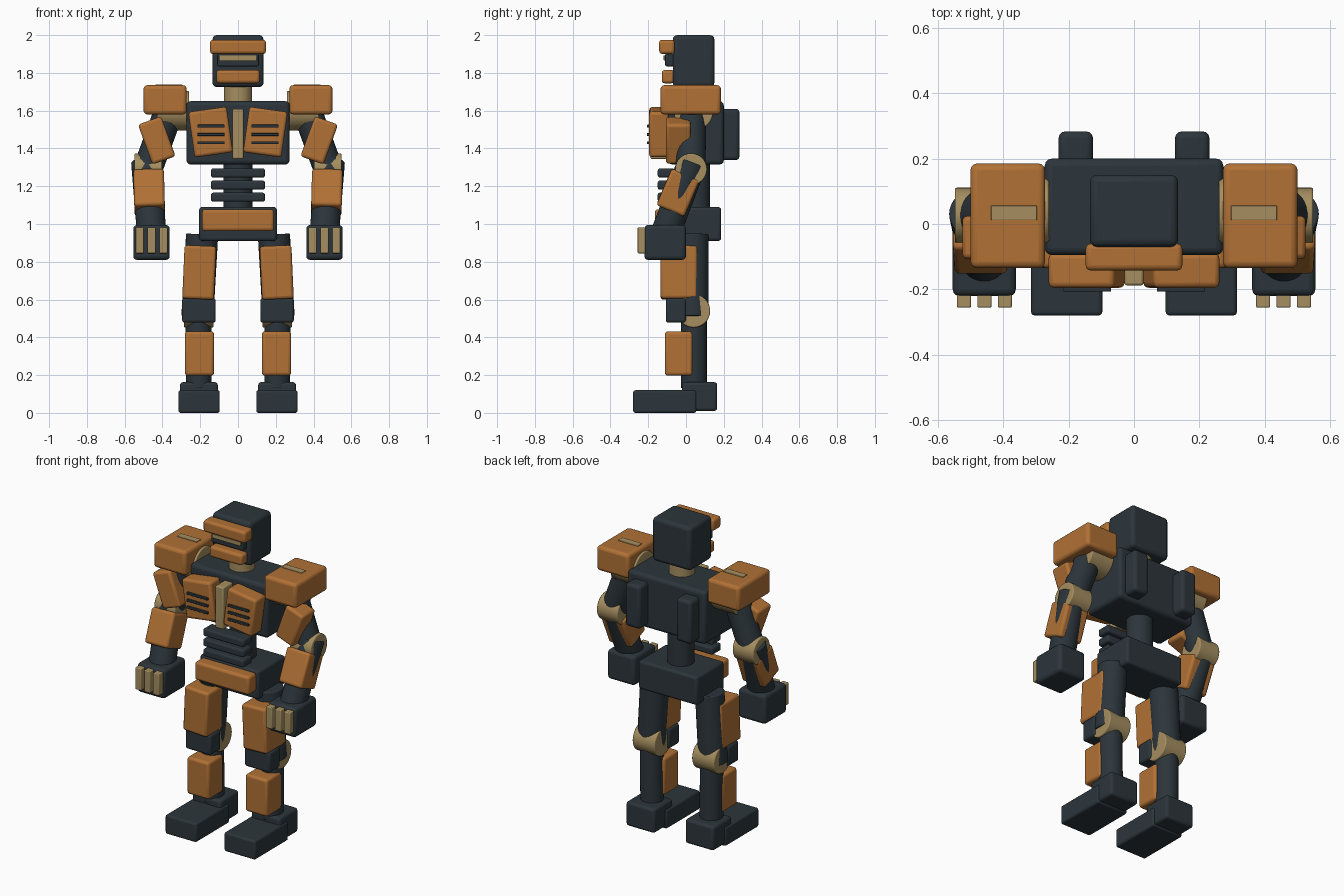
import bpy
import bmesh
from math import radians
from mathutils import Vector, Matrix

cube = bpy.data.objects.get("Cube")
if cube:
    bpy.data.objects.remove(cube, do_unlink=True)


def material(name, rgb):
    m = bpy.data.materials.new(name)
    m.use_nodes = True
    color = (*rgb, 1)
    m.diffuse_color = color
    bsdf = m.node_tree.nodes["Principled BSDF"]
    bsdf.inputs["Base Color"].default_value = color
    bsdf.inputs["Roughness"].default_value = 0.6
    return m


ORANGE = material("burnt_orange", (0.44, 0.165, 0.036))
DARK = material("dark_slate", (0.025, 0.036, 0.044))
TAN = material("dull_brass", (0.38, 0.275, 0.118))
parts = []


def finish(name, bm, mat, bevel):
    mesh = bpy.data.meshes.new(name)
    bm.to_mesh(mesh)
    bm.free()
    mesh.materials.append(mat)
    ob = bpy.data.objects.new(name, mesh)
    bpy.context.collection.objects.link(ob)
    if bevel:
        mod = ob.modifiers.new("rounded_edges", "BEVEL")
        mod.width = bevel
        mod.segments = 3
        mod.limit_method = "ANGLE"
        mod.angle_limit = radians(40)
    parts.append(ob)
    return ob


def box(name, mat, x, y, z, bevel=0.016, rx=0, ry=0):
    """Box from (min, max) ranges, turned about its own centre."""
    lo, hi = Vector((x[0], y[0], z[0])), Vector((x[1], y[1], z[1]))
    bm = bmesh.new()
    bmesh.ops.create_cube(bm, size=1, matrix=Matrix.Diagonal((*(hi - lo), 1)))
    ob = finish(name, bm, mat, bevel)
    ob.location = (lo + hi) / 2
    ob.rotation_euler = (radians(rx), radians(ry), 0)
    return ob


def rod(name, mat, a, b, radius, bevel=0.006):
    """Cylinder between two points."""
    a, b = Vector(a), Vector(b)
    bm = bmesh.new()
    bmesh.ops.create_cone(bm, cap_ends=True, segments=32, radius1=radius,
                          radius2=radius, depth=(b - a).length)
    ob = finish(name, bm, mat, bevel)
    ob.location = (a + b) / 2
    ob.rotation_euler = (b - a).to_track_quat("Z", "Y").to_euler()
    return ob


def mid(c, w):
    return (c - w / 2, c + w / 2)


# Head
box("head", DARK, (-0.135, 0.135), (-0.07, 0.15), (1.725, 2.0), 0.022)
box("brow", ORANGE, (-0.148, 0.148), (-0.142, -0.06), (1.9, 1.975))
box("visor", DARK, (-0.11, 0.11), (-0.11, -0.06), (1.835, 1.9), 0.006)
box("visor_lens", TAN, (-0.1, 0.1), (-0.118, -0.109), (1.866, 1.892), 0.002)
box("jaw", ORANGE, (-0.115, 0.115), (-0.128, -0.06), (1.745, 1.815))
rod("neck", TAN, (0, 0.04, 1.62), (0, 0.04, 1.75), 0.075)

# Torso and waist
box("torso", DARK, (-0.273, 0.273), (-0.095, 0.2), (1.315, 1.65), 0.022)
box("sternum", TAN, (-0.029, 0.029), (-0.188, -0.09), (1.345, 1.61), 0.008)
rod("spine", DARK, (0, 0.05, 1.07), (0, 0.05, 1.33), 0.078)
for i in range(3):
    box(f"abdomen_slat_{i + 1}", DARK, (-0.143, 0.143), (-0.15, -0.06),
        mid(1.27 - i * 0.064, 0.048), 0.012)
box("pelvis", DARK, (-0.206, 0.206), (-0.09, 0.186), (0.91, 1.09), 0.016)
box("pelvis_plate", ORANGE, (-0.19, 0.19), (-0.165, -0.08), (0.962, 1.078))

for s, side in ((1, "left"), (-1, "right")):
    def bx(name, mat, cx, w, y, z, bevel=0.016, rx=0, ry=0):
        return box(f"{side}_{name}", mat, mid(s * cx, w), y, z, bevel, rx, s * ry)

    def rd(name, mat, a, b, radius):
        return rod(f"{side}_{name}", mat, (s * a[0], *a[1:]), (s * b[0], *b[1:]), radius)

    # Chest panel with vents, back pack
    bx("chest_panel", ORANGE, 0.145, 0.205, (-0.195, -0.09), (1.365, 1.608), ry=8)
    for i in range(3):
        bx(f"chest_vent_{i + 1}", DARK, 0.143, 0.145, (-0.207, -0.19),
           mid(1.518 - i * 0.044, 0.015), 0.003)
    bx("back_pack", DARK, 0.178, 0.105, (0.17, 0.283), (1.338, 1.61), 0.02)

    # Shoulder
    bx("shoulder_pad", ORANGE, 0.386, 0.228, (-0.135, 0.185), (1.58, 1.735), 0.02)
    bx("shoulder_strip", TAN, 0.367, 0.14, (0.012, 0.056), (1.73, 1.739), 0.002)
    rd("shoulder_joint", TAN, (0.26, 0.04, 1.6), (0.43, 0.04, 1.6), 0.105)

    # Arm
    rd("upper_arm", DARK, (0.365, 0.03, 1.6), (0.478, 0.025, 1.29), 0.078)
    bx("upper_arm_plate", ORANGE, 0.43, 0.13, (-0.107, 0.025), (1.33, 1.555), ry=20)
    rd("elbow", TAN, (0.402, 0.027, 1.29), (0.548, 0.027, 1.29), 0.084)
    rd("forearm", DARK, (0.488, 0.035, 1.33), (0.458, -0.105, 0.96), 0.078)
    bx("forearm_plate", ORANGE, 0.47, 0.162, (-0.122, 0.038), (1.062, 1.273), rx=-23, ry=1.5)
    bx("hand", DARK, 0.458, 0.193, (-0.22, 0), (0.81, 0.995), 0.02)
    for i in range(3):
        bx(f"finger_{i + 1}", TAN, 0.395 + i * 0.0625, 0.043, (-0.256, -0.2),
           (0.845, 0.982), 0.005)

    # Leg
    rd("thigh", DARK, (0.19, 0.035, 0.945), (0.215, 0.035, 0.51), 0.085)
    bx("thigh_plate", ORANGE, 0.205, 0.168, (-0.135, 0.06), (0.602, 0.885), ry=-2.5)
    bx("kneecap", DARK, 0.207, 0.178, (-0.107, 0), (0.478, 0.607), 0.014)
    rd("knee", TAN, (0.13, 0.04, 0.54), (0.286, 0.04, 0.54), 0.088)
    rd("shin", DARK, (0.21, 0.042, 0.57), (0.207, 0.042, 0.13), 0.068)
    bx("shin_plate", ORANGE, 0.204, 0.155, (-0.112, 0.036), (0.197, 0.432))
    bx("heel", DARK, 0.207, 0.2, (-0.022, 0.165), (0.01, 0.163))
    bx("foot", DARK, 0.206, 0.218, (-0.28, 0.055), (0, 0.12), 0.012)

# Smooth shading that keeps edges sharp
bpy.ops.object.select_all(action="DESELECT")
for ob in parts:
    ob.select_set(True)
bpy.context.view_layer.objects.active = parts[0]
bpy.ops.object.shade_smooth_by_angle(angle=radians(35))
